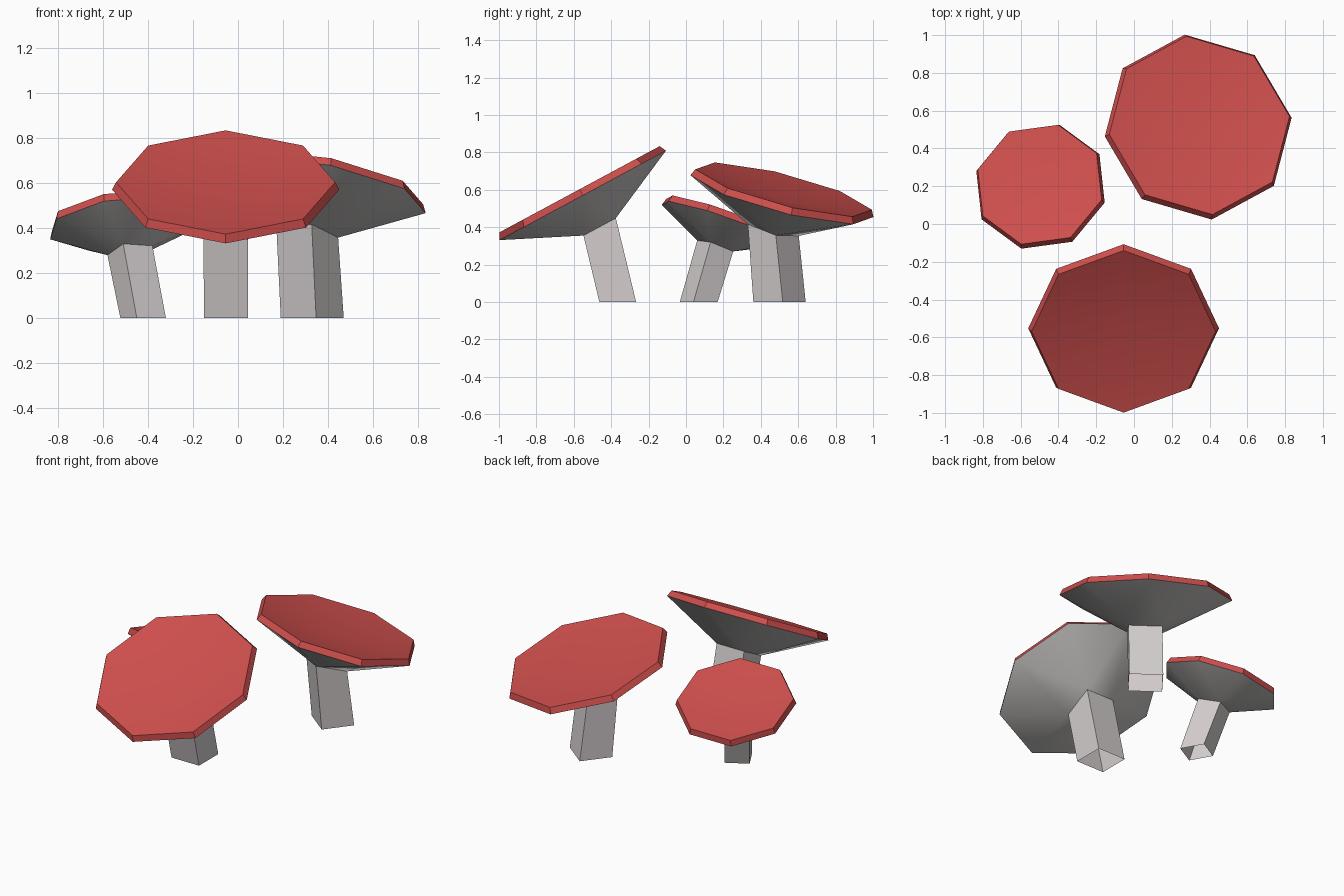
import bpy, bmesh, math
from mathutils import Vector, Matrix

if "Cube" in bpy.data.objects:
    bpy.data.objects.remove(bpy.data.objects["Cube"])


def material(name, rgb):
    m = bpy.data.materials.new(name)
    m.diffuse_color = (*rgb, 1)
    m.use_nodes = True
    m.node_tree.nodes["Principled BSDF"].inputs["Base Color"].default_value = m.diffuse_color
    return m


RED = material("cap red", (0.61, 0.077, 0.073))
GREY = material("underside grey", (0.58, 0.565, 0.555))
PALE = material("stem pale grey", (0.65, 0.605, 0.61))


def ring(bm, n, r, z, frame, twist=0.0):
    return [bm.verts.new(frame @ Vector((r * math.cos(twist + 2 * math.pi * i / n),
                                         r * math.sin(twist + 2 * math.pi * i / n), z)))
            for i in range(n)]


def bridge(bm, low, high, mat=0):
    n = len(low)
    for i in range(n):
        j = (i + 1) % n
        bm.faces.new((low[i], low[j], high[j], high[i])).material_index = mat


def finish(bm, name, mats, smooth):
    me = bpy.data.meshes.new(name)
    bm.to_mesh(me)
    bm.free()
    for m in mats:
        me.materials.append(m)
    ob = bpy.data.objects.new(name, me)
    bpy.context.collection.objects.link(ob)
    if smooth:
        bpy.ops.object.select_all(action='DESELECT')
        ob.select_set(True)
        bpy.context.view_layer.objects.active = ob
        bpy.ops.object.shade_smooth_by_angle(angle=math.radians(40))


def mushroom(name, center, normal, twist, radius, neck_r, neck_depth, base):
    """center: middle of the rim's lower edge; base: x, y of the stem foot."""
    normal = Vector(normal).normalized()
    spin = Matrix.Rotation(math.radians(twist), 4, 'Z')
    frame = (Matrix.Translation(center)
             @ Vector((0, 0, 1)).rotation_difference(normal).to_matrix().to_4x4() @ spin)
    s = radius / 0.506

    # cap: slightly dished red top, thin rim, tapered grey underside
    bm = bmesh.new()
    rim = ring(bm, 8, radius, 0, frame)
    top = ring(bm, 8, radius - 0.018 * s, 0.037, frame)
    mid = bm.verts.new(frame @ Vector((0, 0, 0.037 - 0.06 * s)))
    bridge(bm, rim, top)
    for i in range(8):
        bm.faces.new((top[i], top[(i + 1) % 8], mid))
    neck = ring(bm, 4, neck_r, -neck_depth, frame)
    for i in range(4):
        c, d = neck[i], neck[(i + 1) % 4]
        a, b, e = rim[2 * i], rim[2 * i + 1], rim[(2 * i + 2) % 8]
        for f in ((c, b, a), (c, d, b), (d, e, b)):
            bm.faces.new(f).material_index = 1
    finish(bm, name + "_cap", [RED, GREY], True)

    # four-sided leaning stem, open at the foot
    bm = bmesh.new()
    foot = ring(bm, 4, neck_r, 0, Matrix.Translation((*base, 0)) @ spin)
    head = ring(bm, 4, neck_r, -neck_depth, frame)
    bridge(bm, foot, head)
    finish(bm, name + "_stem", [PALE], False)


mushroom("front_mushroom", (-0.055, -0.552, 0.570), (0, -0.473, 0.88), 45,
         0.505, 0.139, 0.191, (-0.053, -0.365))
mushroom("back_mushroom", (0.34, 0.513, 0.566), (0.178, 0.255, 1), 7,
         0.507, 0.141, 0.190, (0.33, 0.50))
mushroom("small_mushroom", (-0.495, 0.197, 0.419), (-0.122, 0.342, 1), -15.5,
         0.357, 0.105, 0.127, (-0.422, 0.068))
